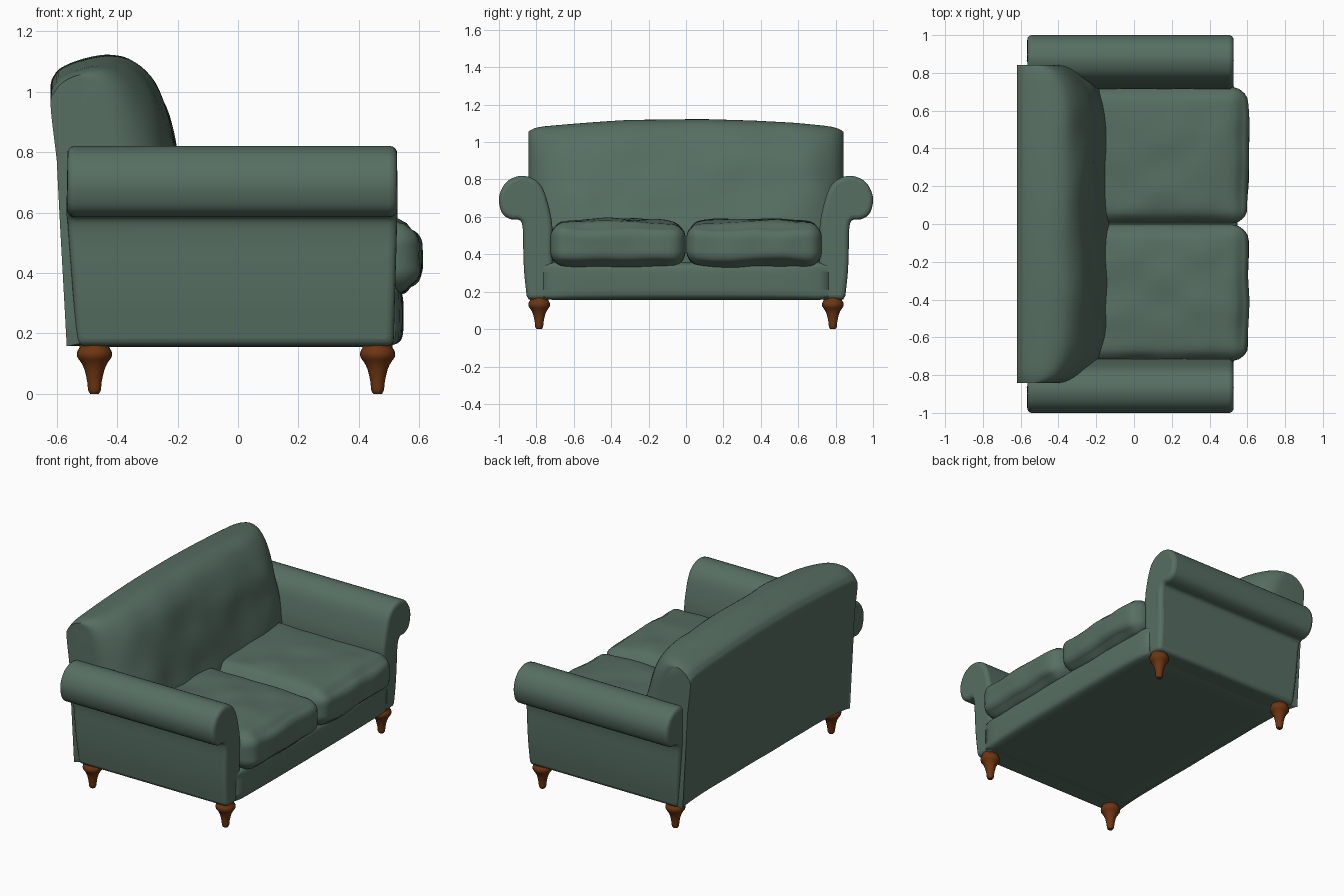
import bpy, bmesh, math
from mathutils import Vector, noise

if "Cube" in bpy.data.objects:
    bpy.data.objects.remove(bpy.data.objects["Cube"])


def material(name, rgb):
    m = bpy.data.materials.new(name)
    m.diffuse_color = (*rgb, 1)
    m.use_nodes = True
    m.node_tree.nodes["Principled BSDF"].inputs["Base Color"].default_value = m.diffuse_color
    return m


GREEN = material("green fabric", (0.095, 0.158, 0.122))
WOOD = material("brown wood", (0.155, 0.036, 0.006))


def finish(name, bm, mat, angle=45, bevel=0):
    bmesh.ops.recalc_face_normals(bm, faces=bm.faces)
    me = bpy.data.meshes.new(name)
    bm.to_mesh(me)
    bm.free()
    me.materials.append(mat)
    ob = bpy.data.objects.new(name, me)
    bpy.context.collection.objects.link(ob)
    bpy.ops.object.select_all(action='DESELECT')
    ob.select_set(True)
    bpy.context.view_layer.objects.active = ob
    if bevel:
        b = ob.modifiers.new("soft edge", 'BEVEL')
        b.width, b.segments, b.limit_method = bevel, 4, 'ANGLE'
        b.angle_limit = math.radians(55)
    bpy.ops.object.shade_smooth_by_angle(angle=math.radians(angle))
    return ob


def spline(pts, n=4):
    """Smooth open curve through 2D points (Catmull-Rom)."""
    p = [Vector(q) for q in pts]
    p = [2 * p[0] - p[1]] + p + [2 * p[-1] - p[-2]]
    out = []
    for a, b, c, d in zip(p, p[1:], p[2:], p[3:]):
        for k in range(n):
            t = k / n
            out.append(0.5 * (2 * b + (c - a) * t + (2 * a - 5 * b + 4 * c - d) * t * t
                              + (3 * b - a - 3 * c + d) * t ** 3))
    return out + [p[-2]]


def loft(name, rings, mat, **kw):
    bm = bmesh.new()
    vs = [[bm.verts.new(co) for co in r] for r in rings]
    n = len(vs[0])
    for a, b in zip(vs, vs[1:]):
        for i in range(n):
            j = (i + 1) % n
            bm.faces.new((a[i], a[j], b[j], b[i]))
    bm.faces.new(vs[0])
    bm.faces.new(vs[-1])
    return finish(name, bm, mat, **kw)


def pillow(name, lo, hi, r, bulge=(0, 0, 0), wrinkle=0.0, cuts=24):
    """Rounded box with puffed-out sides and soft wrinkles."""
    bm = bmesh.new()
    bmesh.ops.create_cube(bm, size=2)
    bmesh.ops.subdivide_edges(bm, edges=bm.edges, cuts=cuts, use_grid_fill=True)
    lo, hi = Vector(lo), Vector(hi)
    mid, half = (lo + hi) / 2, (hi - lo) / 2
    for v in bm.verts:
        u = v.co.copy()
        p = Vector([u[i] * half[i] for i in range(3)])
        core = Vector([max(-half[i] + r, min(half[i] - r, p[i])) for i in range(3)])
        d = p - core
        if d.length > 1e-6:
            p = core + d.normalized() * r
        puff = [1 - u[i] ** 4 for i in range(3)]
        for i in range(3):
            p[i] += bulge[i] * u[i] * puff[(i + 1) % 3] * puff[(i + 2) % 3]
        p += mid
        p.z += wrinkle * noise.noise(p * 6)
        p.x += wrinkle * noise.noise(p * 5 + Vector((9, 4, 2)))
        v.co = p
    return finish(name, bm, GREEN, angle=60)


# Base with a puffed front rail
pillow("base", (-0.52, -0.77, 0.155), (0.528, 0.77, 0.36), 0.03, bulge=(0.02, 0, 0))

# Two seat cushions
for side, y0, y1 in (("left", 0.003, 0.725), ("right", -0.725, -0.003)):
    pillow("seat_cushion_" + side, (-0.27, y0, 0.34), (0.592, y1, 0.562), 0.075,
           bulge=(0.016, 0.0, 0.026), wrinkle=0.012)

# Rolled arms: scroll profile (y, z) run front to back
arm = spline([(0.70, 0.158), (0.715, 0.4), (0.715, 0.55), (0.735, 0.66), (0.765, 0.75),
              (0.81, 0.8), (0.88, 0.82), (0.95, 0.795), (0.99, 0.74), (1.0, 0.68),
              (0.98, 0.615), (0.935, 0.587), (0.89, 0.583), (0.873, 0.54), (0.87, 0.42),
              (0.865, 0.3), (0.85, 0.158)])
for side, s in (("left", 1), ("right", -1)):
    rings = []
    for x in (-0.565, -0.2, 0.17, 0.527):
        taper = 0.03 if x < 0 else 0.012
        rings.append([(x * (1 - taper / 0.53 * max(0, 0.58 - z) / 0.42), s * y, z)
                      for y, z in arm])
    loft("arm_" + side, rings, GREEN, bevel=0.028)

# Backrest: profile (x, z) swept along y, thinner and lower toward the ends
back = spline([(-0.14, 0.22), (-0.14, 0.5), (-0.165, 0.65), (-0.2, 0.8), (-0.23, 0.92),
               (-0.28, 1.03), (-0.345, 1.1), (-0.42, 1.122), (-0.5, 1.112), (-0.575, 1.085),
               (-0.608, 1.055), (-0.62, 1.0), (-0.6, 0.8), (-0.575, 0.55), (-0.53, 0.158)])
rings = []
N = 48
for k in range(N + 1):
    y = 0.842 * math.sin(math.pi * (k / N - 0.5))
    e = abs(y) / 0.842
    q = max(0, (e * 0.842 - 0.5) / 0.342)
    shift = 0.2 * (1 - math.sqrt(max(0, 1 - q ** 2.2)))
    ring = []
    for x, z in back:
        w = max(0, min(1, (x + 0.6) / 0.38))
        h = max(0, z - 0.3) / 0.82
        p = Vector((x - shift * w, y, z - h * h * (0.045 * e * e + 0.022 * q ** 12)))
        n = noise.noise(p * 5)
        p.x += 0.014 * w * n * (1 - q ** 4)
        p.z += 0.008 * h * w * n
        ring.append(p)
    rings.append(ring)
loft("backrest", rings, GREEN, angle=50)

# Turned wooden legs: (radius, height)
leg = spline([(0.014, 0.0), (0.021, 0.012), (0.024, 0.04), (0.033, 0.08), (0.045, 0.105),
              (0.057, 0.122), (0.057, 0.14), (0.05, 0.152), (0.048, 0.17)], 2)
for xn, x in (("front", 0.462), ("back", -0.475)):
    for yn, y in (("left", 0.785), ("right", -0.785)):
        rings = [[(x + r * math.cos(a * math.tau / 20), y + r * math.sin(a * math.tau / 20), z)
                  for a in range(20)] for r, z in leg]
        loft(f"{xn}_leg_{yn}", rings, WOOD)
